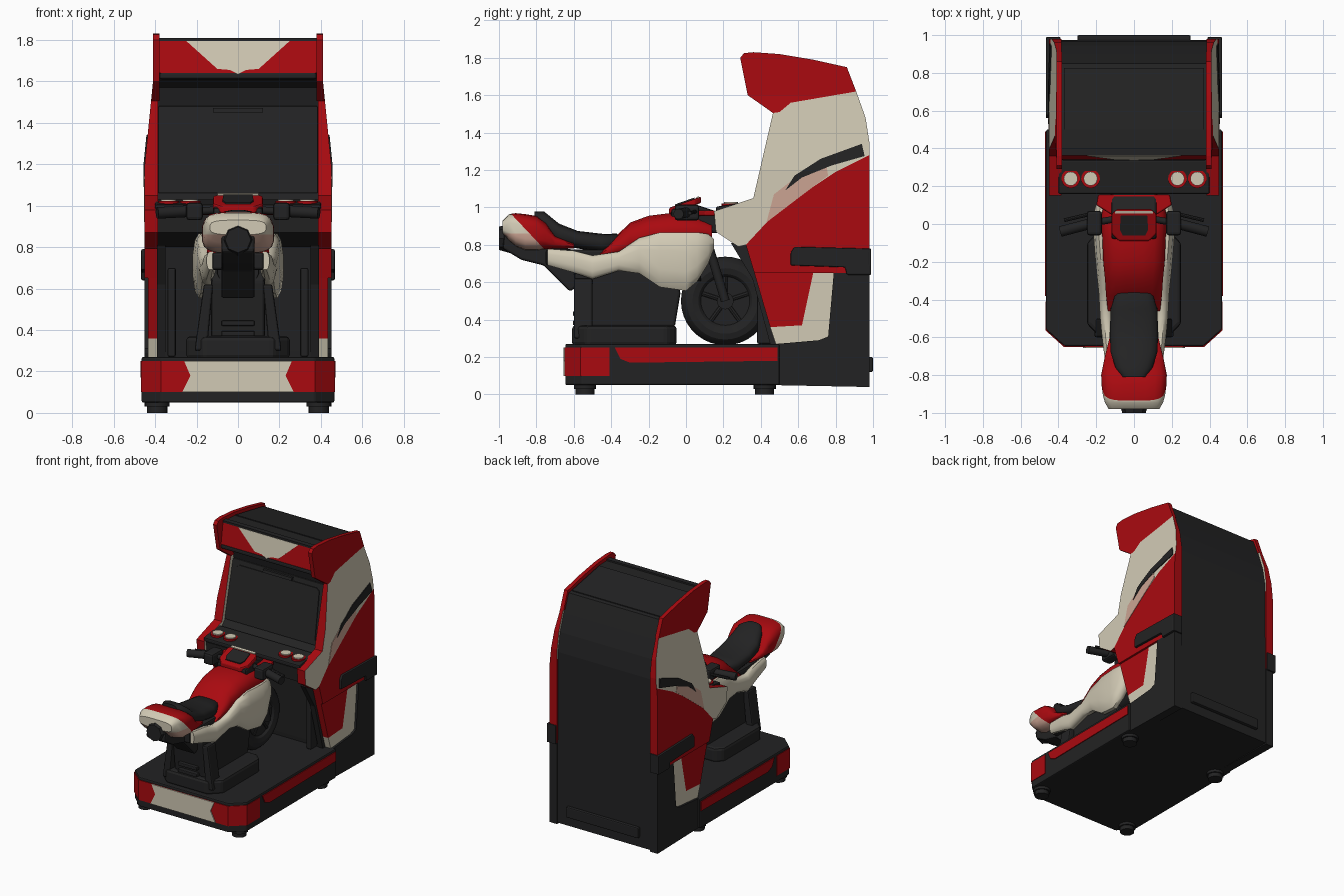
import bpy, bmesh, math
from mathutils import Vector

cube = bpy.data.objects.get("Cube")
if cube:
    bpy.data.objects.remove(cube)


def material(name, rgb):
    m = bpy.data.materials.new(name)
    m.use_nodes = True
    m.diffuse_color = (*rgb, 1)
    m.node_tree.nodes["Principled BSDF"].inputs["Base Color"].default_value = (*rgb, 1)
    return m


RED = material("red paint", (0.4, 0.003, 0.005))
CREAM = material("cream paint", (0.64, 0.59, 0.46))
PINK = material("pale pink paint", (0.6, 0.37, 0.29))
DARK = material("charcoal", (0.0165, 0.0165, 0.017))


def finish(name, bm, mats, bevel=0, mirror=False, smooth=False):
    bmesh.ops.recalc_face_normals(bm, faces=bm.faces)
    me = bpy.data.meshes.new(name)
    bm.to_mesh(me)
    bm.free()
    for m in mats:
        me.materials.append(m)
    ob = bpy.data.objects.new(name, me)
    bpy.context.collection.objects.link(ob)
    if bevel:
        b = ob.modifiers.new("bevel", "BEVEL")
        b.width, b.segments, b.limit_method = bevel, 2, "ANGLE"
    if mirror:
        ob.modifiers.new("mirror", "MIRROR")
    if smooth:
        bpy.ops.object.select_all(action="DESELECT")
        ob.select_set(True)
        bpy.context.view_layer.objects.active = ob
        bpy.ops.object.shade_smooth_by_angle(angle=math.radians(40))
    return ob


def thicken(outline, place, vec):
    """Flat outline set in space by place(), then thickened along vec."""
    bm = bmesh.new()
    face = bm.faces.new([bm.verts.new(place(a, b)) for a, b in outline])
    ext = bmesh.ops.extrude_face_region(bm, geom=[face])
    bmesh.ops.translate(bm, vec=vec, verts=[g for g in ext["geom"] if isinstance(g, bmesh.types.BMVert)])
    return bm


def slab(name, outline, place, vec, mat, **kw):
    return finish(name, thicken(outline, place, vec), [mat], **kw)


def side(name, outline, x0, x1, mat, **kw):
    return slab(name, outline, lambda y, z: (x0, y, z), (x1 - x0, 0, 0), mat, **kw)


def flat(name, outline, z0, z1, mat, **kw):
    return slab(name, outline, lambda x, y: (x, y, z0), (0, 0, z1 - z0), mat, **kw)


def box(name, x, y, z, mat, **kw):
    return flat(name, [(x[0], y[0]), (x[1], y[0]), (x[1], y[1]), (x[0], y[1])], *z, mat, **kw)


def both(outline):
    """Complete a right-hand outline with its mirror image."""
    return outline + [(-x, y) for x, y in reversed(outline) if x]


def cut(bm, co, no):
    bmesh.ops.bisect_plane(bm, geom=bm.verts[:] + bm.edges[:] + bm.faces[:], plane_co=co, plane_no=no)


def leaning(name, outline, x0, x1, mat, edge=None):
    """Mirrored cabinet side cell whose outer face leans in toward the top."""
    bm = thicken(outline, lambda y, z: (x0, y, z), (x1 - x0, 0, 0))
    for f in bm.faces:
        f.normal_update()
        f.material_index = int(abs(f.normal.x) < 0.5)
    bmesh.ops.triangulate(bm, faces=bm.faces)
    for z in (1.2, 1.6):
        cut(bm, (0, 0, z), (0, 0, 1))
    for v in bm.verts:
        if v.co.x > 0.4:
            v.co.x -= 0.04 * min(1, max(0, (v.co.z - 1.2) / 0.4))
    return finish(name, bm, [mat, edge or mat], mirror=True)


def loft(name, rows, mats, rule=None, cuts=(), n=16, power=0.7, mirror=False):
    """Rounded sections along y: (y, bottom, top, half width, centre x)."""
    bm = bmesh.new()
    rings = []
    for y, zb, zt, hw, *cx in rows:
        ring = []
        for i in range(n):
            a = math.tau * (i + 0.5) / n
            c, s = (math.copysign(abs(t) ** power, t) for t in (math.cos(a), math.sin(a)))
            ring.append(bm.verts.new(((cx[0] if cx else 0) + hw * c, y, (zb + zt) / 2 + (zt - zb) / 2 * s)))
        rings.append(ring)
    for p, q in zip(rings, rings[1:]):
        for i in range(n):
            bm.faces.new((p[i], p[i - 1], q[i - 1], q[i]))
    bm.faces.new(rings[0])
    bm.faces.new(rings[-1])
    for co, no in cuts:
        cut(bm, co, no)
    for f in bm.faces:
        f.material_index = rule(f.calc_center_median()) if rule else 0
    return finish(name, bm, mats, mirror=mirror, smooth=True)


def rod(name, a, b, r, mat, n=16, r2=None, **kw):
    a, b = Vector(a), Vector(b)
    bm = bmesh.new()
    bmesh.ops.create_cone(bm, cap_ends=True, segments=n, radius1=r, radius2=r2 or r, depth=(b - a).length)
    turn = (b - a).to_track_quat("Z", "Y").to_matrix().to_4x4()
    bmesh.ops.transform(bm, matrix=turn, verts=bm.verts)
    bmesh.ops.translate(bm, vec=(a + b) / 2, verts=bm.verts)
    return finish(name, bm, [mat], smooth=True, **kw)


# Cabinet core and roof
side("cabinet_body", [(.37, 1.8), (.5, 1.795), (.85, 1.73), (.9, 1.6), (.945, 1.47), (.97, 1.33),
     (.975, .05), (.48, .05), (.45, .3), (.42, .8), (.18, .87), (.17, .97), (.34, 1), (.4, 1.06),
     (.5, 1.48), (.48, 1.57), (.36, 1.63)], -.39, .39, DARK)
slab("roof_panel", both([(.37, 0), (.37, .93)]), lambda x, t: (x, .5 + .35 * t, 1.797 - .065 * t), (0, 0, .006), DARK)
box("back_lower_strip", (-.3, .3), (.97, 1), (.12, .2), DARK, bevel=.008)

# Cabinet side panels
leaning("side_top", [(.29, 1.8), (.31, 1.825), (.36, 1.83), (.5, 1.82), (.68, 1.79), (.86, 1.75), (.91, 1.62),
        (.56, 1.56), (.5, 1.51), (.465, 1.505), (.43, 1.53), (.33, 1.6)], .38, .45, RED)
leaning("side_middle", [(.465, 1.505), (.5, 1.51), (.56, 1.56), (.91, 1.62), (.96, 1.48), (.98, 1.35), (.98, 1.28),
        (.8, 1.19), (.62, 1.07), (.45, .94), (.32, .8), (.28, .79), (.16, .87), (.15, .98), (.36, 1.05)],
        .385, .45, CREAM, RED)
leaning("side_sweep", [(.98, 1.28), (.8, 1.19), (.62, 1.07), (.45, .94), (.32, .8), (.365, .65), (.98, .65)], .385, .45, RED)
leaning("side_pink_patch", [(.43, .92), (.47, 1.07), (.6, 1.17), (.75, 1.23), (.76, 1.17), (.6, 1.05)], .446, .453, PINK)
leaning("side_dark_streak", [(.53, 1.09), (.58, 1.17), (.72, 1.26), (.94, 1.34), (.955, 1.275), (.78, 1.225), (.62, 1.16)],
        .448, .456, DARK)
leaning("side_lower_red", [(.365, .65), (.68, .65), (.62, .37), (.45, .36)], .385, .435, RED)
leaning("side_lower_cream", [(.68, .65), (.79, .65), (.76, .31), (.71, .29), (.48, .27), (.45, .36), (.62, .37)], .385, .435, CREAM)
leaning("side_lower_dark", [(.79, .65), (.98, .65), (.98, .04), (.48, .05), (.48, .27), (.71, .29), (.76, .31)], .385, .45, DARK)
side("side_bracket", [(.56, .69), (.56, .76), (.58, .79), (.98, .78), (.985, .64), (.86, .64), (.85, .68)],
     .44, .467, DARK, mirror=True, bevel=.006)
box("back_bracket", (.39, .466), (.96, .99), (.64, .78), DARK, mirror=True, bevel=.005)
side("inner_wall_edge", [(.24, .81), (.34, .81), (.42, .62), (.48, .27), (.45, .27), (.355, .62)], .35, .39, DARK, mirror=True)
box("wall_rail", (.3, .34), (.38, .46), (.27, .7), DARK, mirror=True, bevel=.01)


# Marquee, painted on the front face
def marquee(x, z):
    return (x, .34 + (z - 1.63) * .15, z)


slab("marquee_panel", both([(.385, 1.8), (.385, 1.64)]), marquee, (0, .03, 0), RED)
slab("marquee_cream", both([(.25, 1.795), (.1, 1.66), (.04, 1.655), (0, 1.635)]), marquee, (0, -.005, 0), CREAM)
box("marquee_lower_lip", (-.38, .38), (.335, .47), (1.61, 1.642), DARK, bevel=.01)
box("marquee_top_lip", (-.38, .38), (.362, .4), (1.795, 1.81), DARK)


# Screen and bezel
def slope(x, t):
    return (x, .4 + .1 * t, 1.06 + .42 * t)


slab("screen_bezel", both([(.385, 0), (.385, 1)]), slope, (0, -.012, 0), DARK, bevel=.004)
slab("screen", both([(.34, .03), (.365, .08), (.345, .88), (.32, .92)]), slope, (0, -.018, 0), DARK)
slab("screen_top_ledge", both([(.12, .93), (.12, .98)]), slope, (0, -.03, 0), DARK)

# Console and buttons
slab("console", both([(.4, .16), (.4, .34)]), lambda x, y: (x, y, .95 + y * .15), (0, 0, .03), DARK, bevel=.008)
for i, x in enumerate((.23, .335)):
    rod(f"button_ring_{i}", (x, .24, 1), (x, .24, 1.022), .05, RED, mirror=True)
    rod(f"button_cap_{i}", (x, .24, 1), (x, .24, 1.03), .037, CREAM, mirror=True)

# Base platform
flat("base", both([(.37, -.645), (.465, -.56), (.465, .5)]), .05, .27, DARK, bevel=.008)
flat("base_red_band", both([(.372, -.65), (.469, -.563), (.469, -.41)]), .1, .25, RED)
slab("base_cream_plate", both([(.26, .25), (.23, .18), (.27, .1)]), lambda x, z: (x, -.65, z), (0, -.006, 0), CREAM)
side("base_side_stripe", [(-.38, .25), (.49, .25), (.49, .18), (-.3, .17), (-.35, .19)], .463, .471, RED, mirror=True)
for y in (-.54, .42):
    rod("foot", (.39, y, 0), (.39, y, .035), .05, DARK, mirror=True)
    rod("foot_collar", (.39, y, .03), (.39, y, .06), .06, DARK, mirror=True)

# Pedestal under the ride
flat("pedestal_plate", both([(.17, -.61), (.25, -.53), (.25, -.1), (.2, -.05)]), .26, .37, DARK, bevel=.02)
side("pedestal_column", [(-.6, .64), (-.57, .36), (-.06, .36), (-.03, .54), (-.05, .68), (-.3, .7), (-.55, .7)],
     -.13, .13, DARK, bevel=.015)
slab("pedestal_pillar", [(.12, .62), (.165, .62), (.21, .3), (.15, .3)], lambda x, z: (x, -.6, z), (0, .1, 0), DARK,
     mirror=True, bevel=.01)
for i in range(3):
    box("step_bar", (-.08, .08), (-.605, -.55), (.32 + i * .05, .345 + i * .05), DARK, bevel=.006)

# Front wheel and fork
HUB = Vector((0, .21, .5))
bpy.ops.mesh.primitive_torus_add(location=HUB, rotation=(0, math.pi / 2, 0), major_radius=.175,
                                 minor_radius=.062, major_segments=36, minor_segments=12)
tyre = bpy.context.object
tyre.name = "tyre"
tyre.data.materials.append(DARK)
bpy.ops.object.shade_smooth_by_angle()
rod("wheel_disc", HUB - Vector((.04, 0, 0)), HUB + Vector((.04, 0, 0)), .16, DARK, n=32)
rod("wheel_hub", HUB - Vector((.06, 0, 0)), HUB + Vector((.06, 0, 0)), .045, DARK)
for i in range(5):
    a = math.tau * i / 5
    rod("wheel_spoke", HUB + Vector((.035, 0, 0)), HUB + Vector((.035, .13 * math.sin(a), .13 * math.cos(a))), .014, DARK,
        n=8, mirror=True)
rod("fork", (.1, .08, .93), (.1, .21, .5), .024, DARK, mirror=True)

# Ride body
loft("engine", [(-.6, .62, .77, .1), (-.3, .6, .82, .12), (.08, .6, .86, .13)], [DARK])
loft("side_fairing", [(-.74, .69, .78, .022, .13), (-.6, .65, .77, .03, .14), (-.5, .615, .745, .035, .145),
     (-.36, .66, .765, .04, .148), (-.25, .645, .84, .045, .155), (-.14, .57, .87, .045, .165),
     (0, .55, .87, .045, .175), (.06, .6, .87, .045, .17), (.12, .7, .86, .04, .155), (.15, .78, .83, .02, .145)],
     [CREAM], n=12, power=.8, mirror=True)
loft("tank", [(-.46, .73, .76, .14), (-.38, .73, .84, .15), (-.3, .74, .92, .155), (-.2, .74, .957, .165),
     (-.08, .75, .972, .17), (.05, .76, .96, .175), (.14, .8, .92, .15)], [RED], power=.75)
loft("seat", [(-.81, .91, .98, .06), (-.76, .84, .98, .1), (-.68, .8, .915, .125), (-.58, .78, .875, .13),
     (-.45, .76, .86, .125), (-.37, .77, .86, .1), (-.34, .8, .84, .06)], [DARK])


def tail_paint(c):
    if c.z + 1.06 * (c.y + .93) > .96:
        return 0
    return 2 if c.z < .86 and abs(c.x) > .06 else 1


loft("tail", [(-.6, .78, .81, .13), (-.7, .78, .85, .155), (-.75, .775, .92, .165), (-.8, .77, .955, .175),
     (-.86, .77, .965, .172), (-.91, .79, .97, .165), (-.945, .82, .965, .155), (-.98, .86, .93, .135)],
     [RED, CREAM, PINK], tail_paint, [((0, -.93, .96), (0, 1.06, 1)), ((0, 0, .86), (0, 0, 1))], n=20, power=.55)
side("undertail", [(-.97, .88), (-.98, .78), (-.88, .72), (-.76, .69), (-.62, .55), (-.55, .6), (-.55, .76), (-.8, .82)],
     -.08, .08, DARK, bevel=.012)
box("seat_frame", (-.125, .125), (-.75, -.4), (.69, .775), DARK, bevel=.012)
rod("tail_light", (0, -1, .835), (0, -.92, .835), .062, DARK, n=8, r2=.085)

# Handlebar and dash
side("steering_neck", [(-.08, .92), (-.08, .99), (.04, 1.02), (.16, .98), (.17, .86), (.02, .88)], -.12, .12, DARK, bevel=.015)


def dash(x, y):
    return (x, y, .995 + .35 * y)


slab("dash_cowl", both([(.08, -.09), (.12, -.05), (.12, .05), (.09, .08)]), dash, (0, 0, .035), RED, bevel=.008)
slab("dash_display", both([(.06, -.06), (.075, -.03), (.07, .045)]), dash, (0, 0, .042), DARK)
slab("dash_trim", both([(.1, .055), (.1, .07)]), dash, (0, 0, .041), CREAM)
flat("nose_cowl", both([(.12, .05), (.2, .1), (.19, .155)]), .955, .985, RED, bevel=.008)
rod("handlebar", (.08, .03, .98), (.25, 0, .97), .018, DARK, mirror=True)
rod("grip", (.2, .01, .975), (.39, -.04, .965), .028, DARK, mirror=True)
rod("brake_lever", (.2, .06, .98), (.37, .02, .97), .01, DARK, n=8, mirror=True)
box("switch_housing", (.17, .25), (-.06, .07), (.93, 1.015), DARK, mirror=True, bevel=.015)
